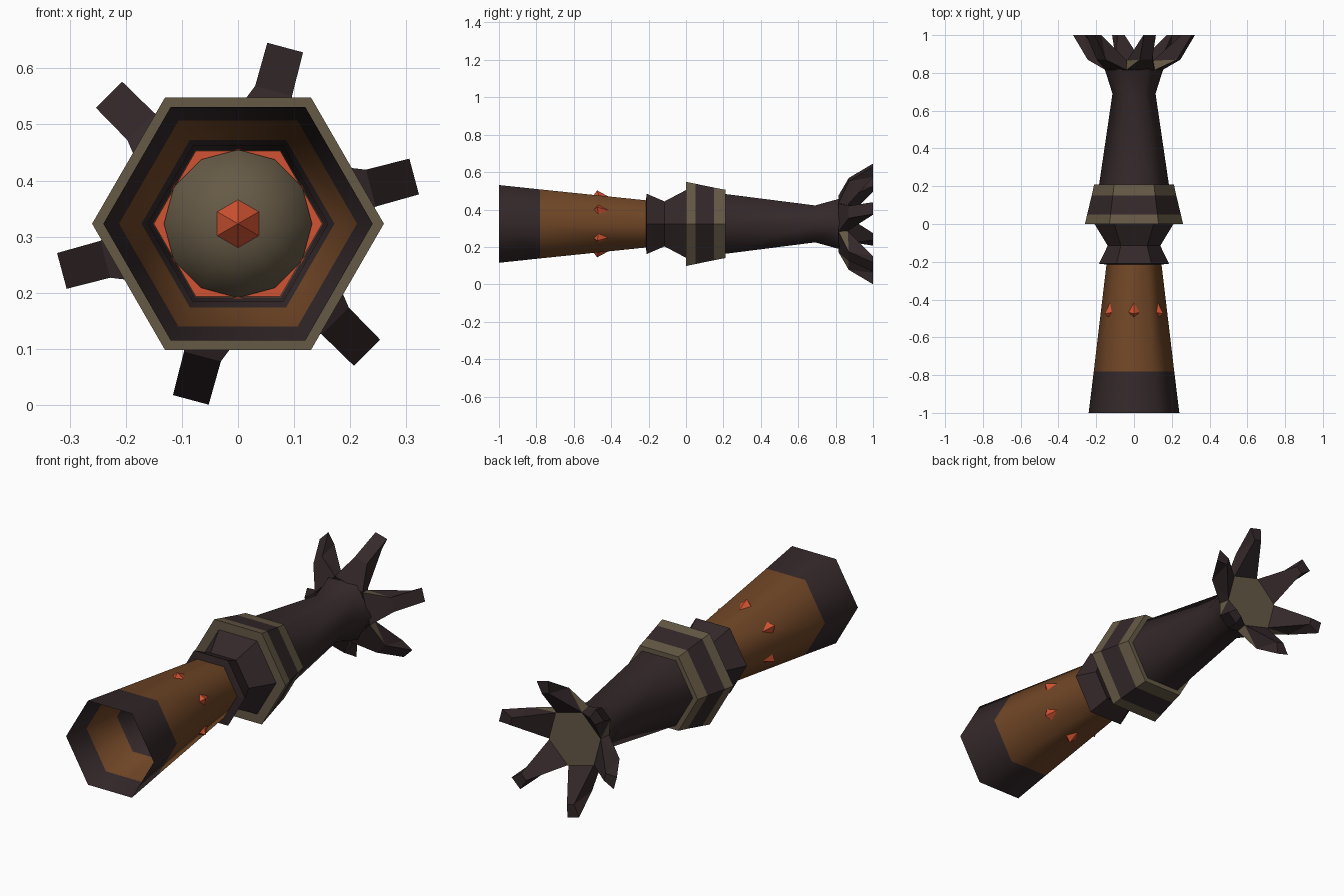
import bpy, bmesh, math
from mathutils import Vector

if "Cube" in bpy.data.objects:
    bpy.data.objects.remove(bpy.data.objects["Cube"])

CZ = 0.323  # height of the long axis


def material(name, rgb):
    m = bpy.data.materials.new(name)
    lin = [((c / 255 + 0.055) / 1.055) ** 2.4 for c in rgb]
    m.diffuse_color = (*lin, 1)
    m.use_nodes = True
    m.node_tree.nodes["Principled BSDF"].inputs["Base Color"].default_value = m.diffuse_color
    return m


MATS = [material("dark_wood", (52, 40, 42)), material("brown_wood", (112, 70, 38)),
        material("khaki_metal", (102, 90, 70)), material("ember_orange", (208, 82, 50))]
DARK, BROWN, KHAKI, ORANGE = range(4)


def finish(name, bm, smooth=False):
    bmesh.ops.recalc_face_normals(bm, faces=bm.faces)
    mesh = bpy.data.meshes.new(name)
    bm.to_mesh(mesh)
    bm.free()
    for m in MATS:
        mesh.materials.append(m)
    ob = bpy.data.objects.new(name, mesh)
    bpy.context.collection.objects.link(ob)
    if smooth:
        bpy.ops.object.select_all(action='DESELECT')
        ob.select_set(True)
        bpy.context.view_layer.objects.active = ob
        bpy.ops.object.shade_smooth_by_angle(angle=math.radians(65))
    return ob


def polar(r, angle, y, side=0.0):
    """Point at radius r around the axis, shifted sideways by side."""
    c, s = math.cos(angle), math.sin(angle)
    return Vector((r * c - side * s, y, CZ + r * s + side * c))


def loft(name, rings, colours, sides=6, smooth=False, cap=DARK):
    """Skin (y, radius) rings along the axis, one colour per segment."""
    bm = bmesh.new()
    loops = [[bm.verts.new(polar(r, math.tau * i / sides, y)) for i in range(sides)]
             for y, r in rings]
    for a, b, col in zip(loops, loops[1:], colours):
        for i in range(sides):
            j = (i + 1) % sides
            bm.faces.new((a[i], a[j], b[j], b[i])).material_index = col
    bm.faces.new(loops[0]).material_index = cap
    bm.faces.new(loops[-1]).material_index = cap
    return finish(name, bm, smooth)


# Flared hollow barrel: outside, over the rim, and down the bore
loft("barrel", [(-0.2, 0.144), (-0.78, 0.213), (-1, 0.24), (-0.88, 0.212), (-0.70, 0.172),
                (-0.68, 0.16), (-0.34, 0.152), (-0.33, 0.15)],
     [BROWN, DARK, DARK, BROWN, DARK, DARK, KHAKI], smooth=True, cap=ORANGE)

# Pointed core at the bottom of the bore
loft("core_cone", [(-0.32, 0.132), (-0.34, 0.132), (-0.39, 0.047)], [KHAKI, KHAKI],
     sides=12, smooth=True, cap=KHAKI)
bm = bmesh.new()
base = [bm.verts.new(polar(0.047, math.pi / 6 + math.tau * i / 6, -0.385)) for i in range(6)]
tip = bm.verts.new((0, -0.44, CZ))
for i in range(6):
    bm.faces.new((base[i], base[(i + 1) % 6], tip))
bm.faces.new(base)
for f in bm.faces:
    f.material_index = ORANGE
finish("core_tip", bm)

# Waisted collar
loft("collar", [(-0.215, 0.14), (-0.21, 0.186), (-0.115, 0.139), (0.005, 0.212)],
     [DARK, DARK, DARK])

# Middle flange with two metal bands
loft("flange", [(0, 0.15), (0, 0.26), (0.05, 0.248), (0.15, 0.224), (0.21, 0.211), (0.21, 0.16)],
     [KHAKI, KHAKI, DARK, KHAKI, KHAKI])

# Tapered shaft widening into the head
loft("shaft", [(0.2, 0.186), (0.69, 0.114), (0.82, 0.155)], [DARK, DARK], smooth=True)

# Six small studs on the barrel faces
bm = bmesh.new()
for k in range(6):
    a = math.radians(30 + 60 * k)
    pts = [(0.145, -0.50, 0), (0.14, -0.465, 0.042), (0.13, -0.385, 0), (0.14, -0.465, -0.042)]
    base = [bm.verts.new(polar(r, a, y, s)) for r, y, s in pts]
    apex = bm.verts.new(polar(0.179, a, -0.475))
    for i in range(4):
        bm.faces.new((base[i], base[(i + 1) % 4], apex))
    bm.faces.new(base)
for f in bm.faces:
    f.material_index = ORANGE
finish("studs", bm)

# Head: six prongs around a shallow cup
bm = bmesh.new()
# radius, y, half width of each prong section point
SECTION = [(0.135, 0.815, 0.078), (0.245, 0.87, 0.034), (0.325, 1.0, 0.033),
           (0.265, 1.0, 0.02), (0.125, 0.865, 0.072)]
for k in range(6):
    a = math.radians(15 + 60 * k)
    left = [bm.verts.new(polar(r, a, y, w)) for r, y, w in SECTION]
    right = [bm.verts.new(polar(r, a, y, -w)) for r, y, w in SECTION]
    for i in range(5):
        j = (i + 1) % 5
        bm.faces.new((left[i], left[j], right[j], right[i]))
    for side, col in ((left, KHAKI), (right, DARK)):
        # worn metal patch at the root of one flank
        bm.faces.new((side[0], side[1], side[4])).material_index = col
        bm.faces.new((side[1], side[3], side[4]))
        bm.faces.new((side[1], side[2], side[3]))
finish("head_prongs", bm)

# Cup floor
bm = bmesh.new()
for y in (0.82, 0.868):
    bm.faces.new([bm.verts.new(polar(0.147, math.radians(45 + 60 * i), y)) for i in range(6)])
low, high = [list(f.verts) for f in bm.faces]
for i in range(6):
    j = (i + 1) % 6
    bm.faces.new((low[i], low[j], high[j], high[i]))
for f in bm.faces:
    f.material_index = KHAKI if all(v.co.y > 0.85 for v in f.verts) else DARK
finish("cup_floor", bm)
